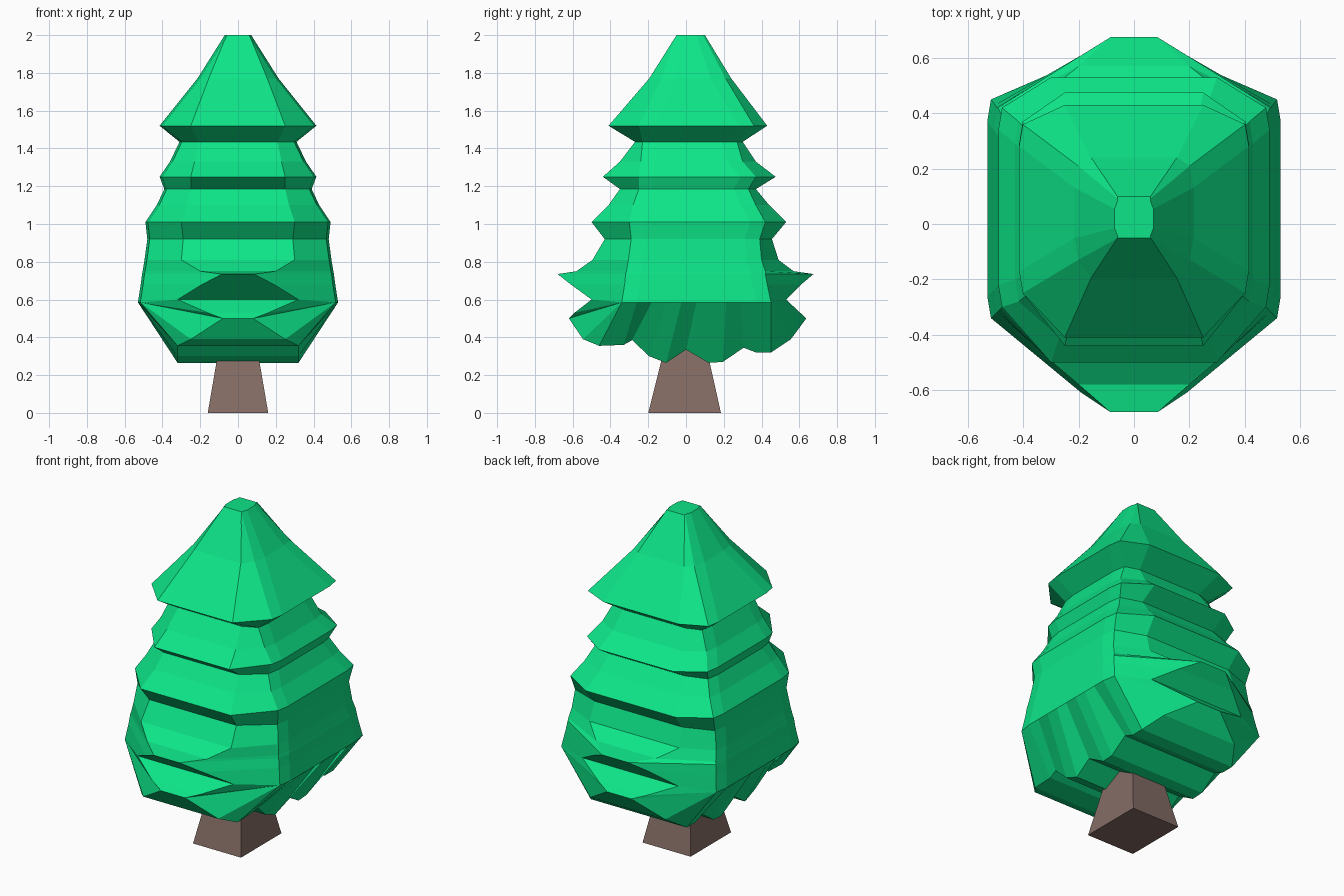
import bpy, bmesh

if "Cube" in bpy.data.objects:
    bpy.data.objects.remove(bpy.data.objects["Cube"])

def material(name, rgb):
    m = bpy.data.materials.new(name)
    m.diffuse_color = (*rgb, 1)
    m.use_nodes = True
    m.node_tree.nodes["Principled BSDF"].inputs["Base Color"].default_value = m.diffuse_color
    return m

def build(name, faces, mat):
    bm = bmesh.new()
    for f in faces:
        bm.faces.new([bm.verts.new(p) for p in f])
    bmesh.ops.remove_doubles(bm, verts=bm.verts, dist=0.0005)
    bmesh.ops.recalc_face_normals(bm, faces=bm.faces)
    me = bpy.data.meshes.new(name)
    bm.to_mesh(me)
    bm.free()
    me.materials.append(mat)
    ob = bpy.data.objects.new(name, me)
    bpy.context.collection.objects.link(ob)
    return ob

# foliage tiers: z, front y, back y, centre half width, side half width, side front y, side back y
tiers = [
    (2.00, -.05, .10, .06, .07, -.05, .09),
    (1.77, -.195, .24, .155, .215, -.13, .21),
    (1.52, -.41, .43, .25, .415, -.25, .36),
    (1.435, -.27, .30, .21, .31, -.23, .27),
    (1.33, -.35, .37, .23, .36, -.24, .30),
    (1.25, -.44, .475, .25, .415, -.25, .37),
    (1.185, -.35, .37, .25, .39, -.25, .33),
    (1.10, -.41, .44, .27, .43, -.28, .37),
    (1.01, -.50, .53, .30, .49, -.30, .42),
    (.92, -.43, .455, .29, .48, -.29, .39),
    (.81, -.495, .49, .30, .495, -.305, .40),
    (.75, -.58, .57, .20, .505, -.315, .42),
    (.735, -.68, .675, .085, .508, -.32, .42),
    (.68, -.61, .61, .19, .515, -.325, .43),
    (.60, -.50, .53, .32, .53, -.34, .45),
    (.53, -.59, .605, .16, .53, -.34, .45),
    (.50, -.62, .637, .08, .53, -.34, .45),
    (.39, -.545, .555, .25, .53, -.34, .45)]
RIM = .585    # height of the lower side rim

# scalloped underside: y, z
hem = [(-.46, .355), (-.33, .36), (-.285, .385), (-.195, .30), (-.105, .265), (0, .335),
       (.12, .265), (.195, .27), (.305, .345), (.37, .32), (.45, .32)]

# closed outline: each centre-strip point is paired with a point on the side rim
front, back, rims = [], [], []
for z, yf, yb, fx, wx, sf, sb in tiers:
    oz = z if z > .6 else RIM
    bev = min(.079, (sb - sf) / 4)
    front.append(((fx, yf, z), (wx - .013, sf, oz)))
    back.append(((fx, yb, z), (wx - .013, sb, oz)))
    if z >= .6:
        rims.append([(wx - .013, sf, oz), (wx, sf + bev, oz),
                     (wx, sb - bev, oz), (wx - .013, sb, oz)])
under = []
for i, (y, z) in enumerate(hem):
    t = i / (len(hem) - 1)
    under.append(((.32, y, z), (.517 if t in (0, 1) else .53, -.34 + .79 * t, RIM)))
outline = front + under + back[::-1]

def mirror(p):
    return (-p[0], p[1], p[2])

faces, sides = [], []
for (a, oa), (b, ob) in zip(outline, outline[1:] + outline[:1]):
    faces.append([a, b, mirror(b), mirror(a)])
    sides.append([a, oa, ob, b])
for r, s in zip(rims, rims[1:]):
    for k in range(3):
        sides.append([r[k], r[k + 1], s[k + 1], s[k]])
sides.append(rims[0])
faces += sides + [[mirror(p) for p in f] for f in sides]
build("foliage", faces, material("leaf_green", (.004, .78, .245)))

# tapered trunk
rings = [[(-w, f, z), (w, f, z), (w, b, z), (-w, b, z)]
         for w, f, b, z in [(.16, -.2, .185, 0), (.095, -.105, .10, .38)]]
trunk = rings + [[rings[0][i], rings[0][(i + 1) % 4], rings[1][(i + 1) % 4], rings[1][i]]
                 for i in range(4)]
build("trunk", trunk, material("bark_brown", (.227, .149, .128)))
